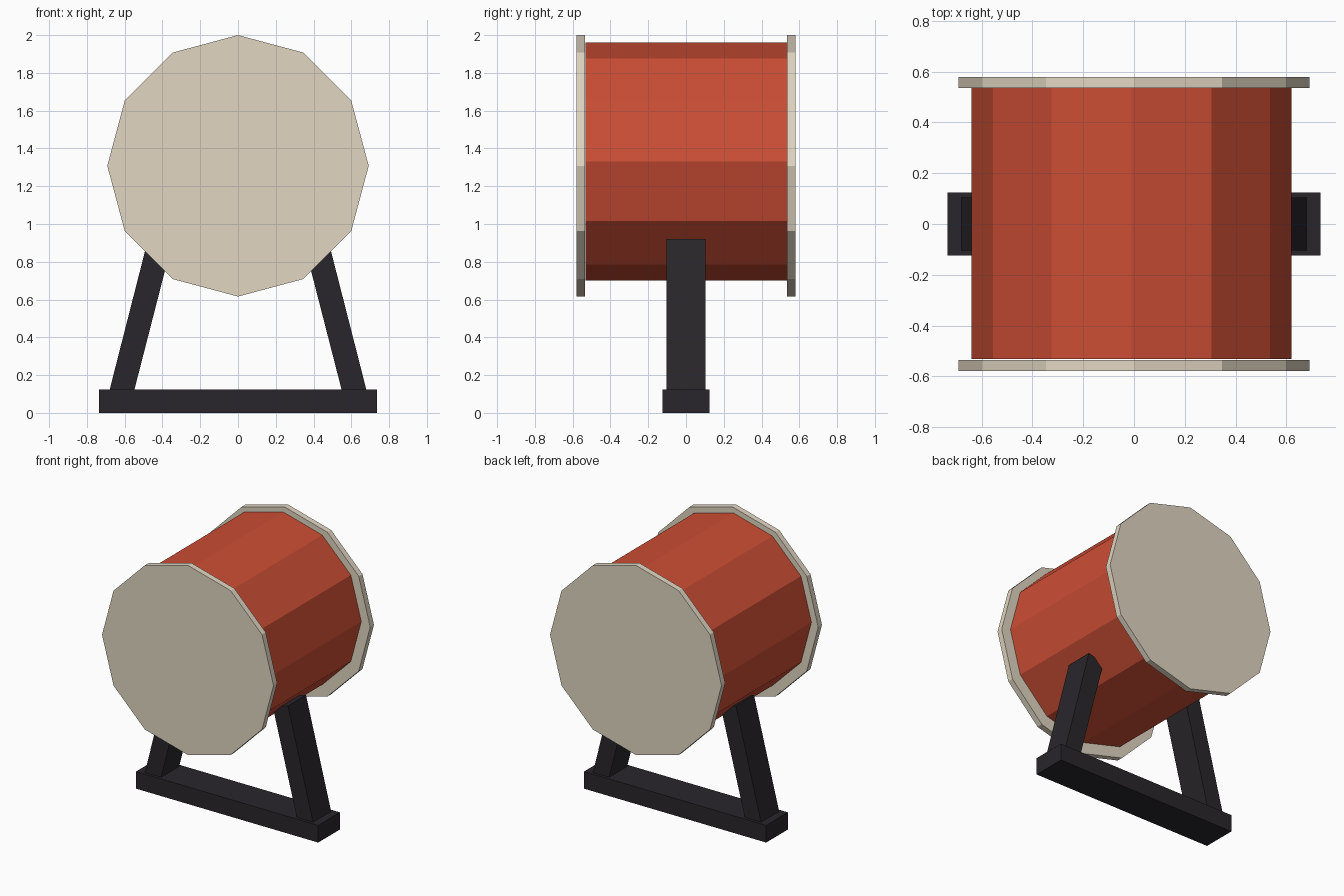
import bpy, bmesh
from math import sin, cos, radians

if "Cube" in bpy.data.objects:
    bpy.data.objects.remove(bpy.data.objects["Cube"])


def material(name, color):
    m = bpy.data.materials.new(name)
    m.diffuse_color = (*color, 1)
    m.use_nodes = True
    m.node_tree.nodes["Principled BSDF"].inputs["Base Color"].default_value = m.diffuse_color
    return m


RED = material("red lacquer", (0.60, 0.075, 0.035))
CREAM = material("cream skin", (0.75, 0.67, 0.54))
DARK = material("dark wood", (0.022, 0.019, 0.024))


def prism(name, profile, y0, y1, mat):
    """Extrude an (x, z) profile from y0 to y1."""
    bm = bmesh.new()
    face = bm.faces.new([bm.verts.new((x, y0, z)) for x, z in profile])
    ext = bmesh.ops.extrude_face_region(bm, geom=[face], use_keep_orig=True)
    verts = [v for v in ext["geom"] if isinstance(v, bmesh.types.BMVert)]
    bmesh.ops.translate(bm, verts=verts, vec=(0, y1 - y0, 0))
    bmesh.ops.recalc_face_normals(bm, faces=bm.faces)
    mesh = bpy.data.meshes.new(name)
    bm.to_mesh(mesh)
    bm.free()
    mesh.materials.append(mat)
    obj = bpy.data.objects.new(name, mesh)
    bpy.context.collection.objects.link(obj)
    return obj


def polygon(cx, cz, r, n=12):
    return [(cx + r * sin(radians(360 * i / n)), cz + r * cos(radians(360 * i / n)))
            for i in range(n)]


# Drum shell, slightly off centre between the heads
prism("drum_shell", polygon(-0.01, 1.33, 0.63), -0.532, 0.538, RED)

# Two wider drum heads
head = polygon(0, 1.308, 0.692)
prism("front_head", head, -0.579, -0.536, CREAM)
prism("back_head", head, 0.536, 0.579, CREAM)

# Stand: base bar and two legs leaning inward
prism("base_bar", [(-0.735, 0), (0.735, 0), (0.735, 0.125), (-0.735, 0.125)],
      -0.125, 0.125, DARK)
leg = [(0.562, 0.07), (0.693, 0.07), (0.476, 0.92), (0.352, 0.888)]
for name, s in (("right_leg", 1), ("left_leg", -1)):
    prism(name, [(s * x, z) for x, z in leg], -0.104, 0.104, DARK)
